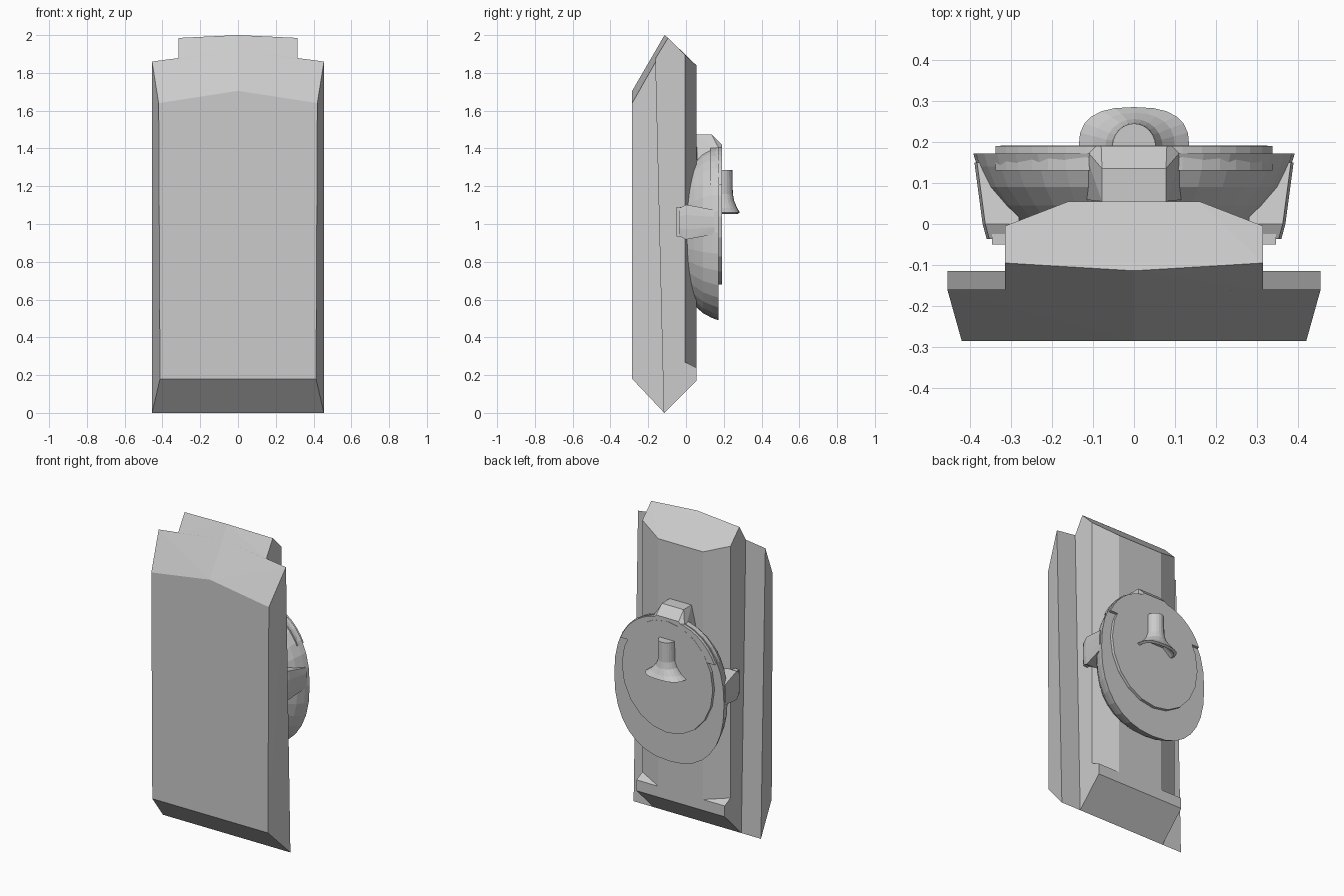
import bpy, bmesh
from math import sin, cos, pi

if "Cube" in bpy.data.objects:
    bpy.data.objects.remove(bpy.data.objects["Cube"])


def finish(name, bm, smooth=False):
    bmesh.ops.recalc_face_normals(bm, faces=bm.faces)
    me = bpy.data.meshes.new(name)
    bm.to_mesh(me)
    bm.free()
    ob = bpy.data.objects.new(name, me)
    bpy.context.collection.objects.link(ob)
    return ob


def hull(name, points, mirror=True):
    """Convex solid from points on the +x side, mirrored to -x."""
    bm = bmesh.new()
    pts = set(points)
    if mirror:
        pts |= {(-x, y, z) for x, y, z in points}
    for p in sorted(pts):
        bm.verts.new(p)
    res = bmesh.ops.convex_hull(bm, input=bm.verts)
    junk = [v for v in res["geom_interior"] if isinstance(v, bmesh.types.BMVert)]
    bmesh.ops.delete(bm, geom=junk, context='VERTS')
    bmesh.ops.dissolve_limit(bm, angle_limit=0.01, verts=bm.verts, edges=bm.edges)
    return finish(name, bm)


def loft(name, rings, cap_start=True, cap_end=True):
    """Skin closed rings of equal length."""
    bm = bmesh.new()
    loops = [[bm.verts.new(p) for p in r] for r in rings]
    n = len(rings[0])
    for a, b in zip(loops, loops[1:]):
        for i in range(n):
            j = (i + 1) % n
            bm.faces.new((a[i], a[j], b[j], b[i]))
    if cap_start:
        bm.faces.new(loops[0])
    if cap_end:
        bm.faces.new(loops[-1])
    return finish(name, bm)


def oval(rx, rz, cz, y, n=32, e=2.3):
    """Slightly squared oval in the xz plane."""
    def s(v):
        return (abs(v) ** (2 / e)) * (1 if v > 0 else -1)
    return [(rx * s(cos(2 * pi * i / n)), y, cz + rz * s(sin(2 * pi * i / n)))
            for i in range(n)]


# Wide front slab with bevelled ends and sides
hull("front_plate", [
    (.413, -.285, .18), (.42, -.285, 1.64), (0, -.285, 1.705),
    (.455, -.115, 0), (.455, -.16, 1.86), (0, -.16, 1.92)])

# Narrow body behind it, chamfered along the back corners
hull("back_body", [
    (.315, -.115, 0), (.315, -.005, .11), (.16, .055, .17),
    (.315, -.162, 1.876), (0, -.16, 1.92), (0, -.114, 2.0), (.315, -.095, 1.985),
    (.315, -.005, 1.895), (.16, .055, 1.84)])

# Square foot where the chamfer stops
hull("body_foot", [
    (.315, -.115, 0), (.315, .055, .17), (.315, .055, .24),
    (.315, -.008, .27), (.16, .055, .24), (.315, -.115, .27)])

# Domed dial
CZ, RX, RZ = .955, .392, .465
dome = [(-.06, .42), (-.03, .59), (0, .72), (.045, .83), (.09, .92), (.14, .975), (.172, 1)]
loft("dial_dome", [oval(RX * s, RZ * s, CZ, y) for y, s in dome])

# Raised inner plate and the thicker top part of the rim
loft("dial_plate", [oval(.325, .36, 1.04, y, 20, 2) for y in (.15, .191)])
top = [(x, y, z) for x, y, z in oval(RX * .975, RZ * .99, CZ, 0, 48) if z > 1.19]
hull("dial_top_rim", [(x, y, z) for x, _, z in top for y in (.13, .19)])

# Tab on top of the dial
hull("top_tab", [
    (.125, .19, 1.37), (.125, .06, 1.3), (.08, .19, 1.42),
    (.078, .135, 1.475), (.078, .055, 1.475), (.078, .055, 1.3)])

# Side pivots gripping the body
for side, name in ((1, "right"), (-1, "left")):
    pts = []
    for y, x, r in ((-.037, .36, .08), (0, .37, .1), (.15, .39, .07)):
        for i in range(8):
            a = 2 * pi * (i + .5) / 8
            z = 1.01 + r * sin(a)
            pts.append((side * (x - .012 + .012 * cos(a)), y, z))
            pts.append((side * .28, y, z))
    hull(name + "_pivot", pts, mirror=False)
    hull(name + "_pivot_nub", [(side * x, y, z) for x in (.29, .346)
         for y in (-.05, 0) for z in (.935, 1.09)], mirror=False)

# Flared catch on the dial, hollow underneath


def arch(w, d, z, e=2.0):
    pts = []
    for i in range(13):
        a = pi * i / 12
        c, s = cos(a), max(sin(a), 0)
        x = w * abs(c) ** (2 / e) * (1 if c > 0 else -1)
        pts.append((x, .188 + d * s ** (2 / e), z))
    return pts


loft("catch", [
    arch(.053, .057, 1.285), arch(.055, .06, 1.16), arch(.07, .068, 1.12),
    arch(.1, .083, 1.085, 2.3), arch(.135, .097, 1.06, 2.6),
    arch(.118, .082, 1.052, 2.6), arch(.06, .05, 1.1, 2.2)])
